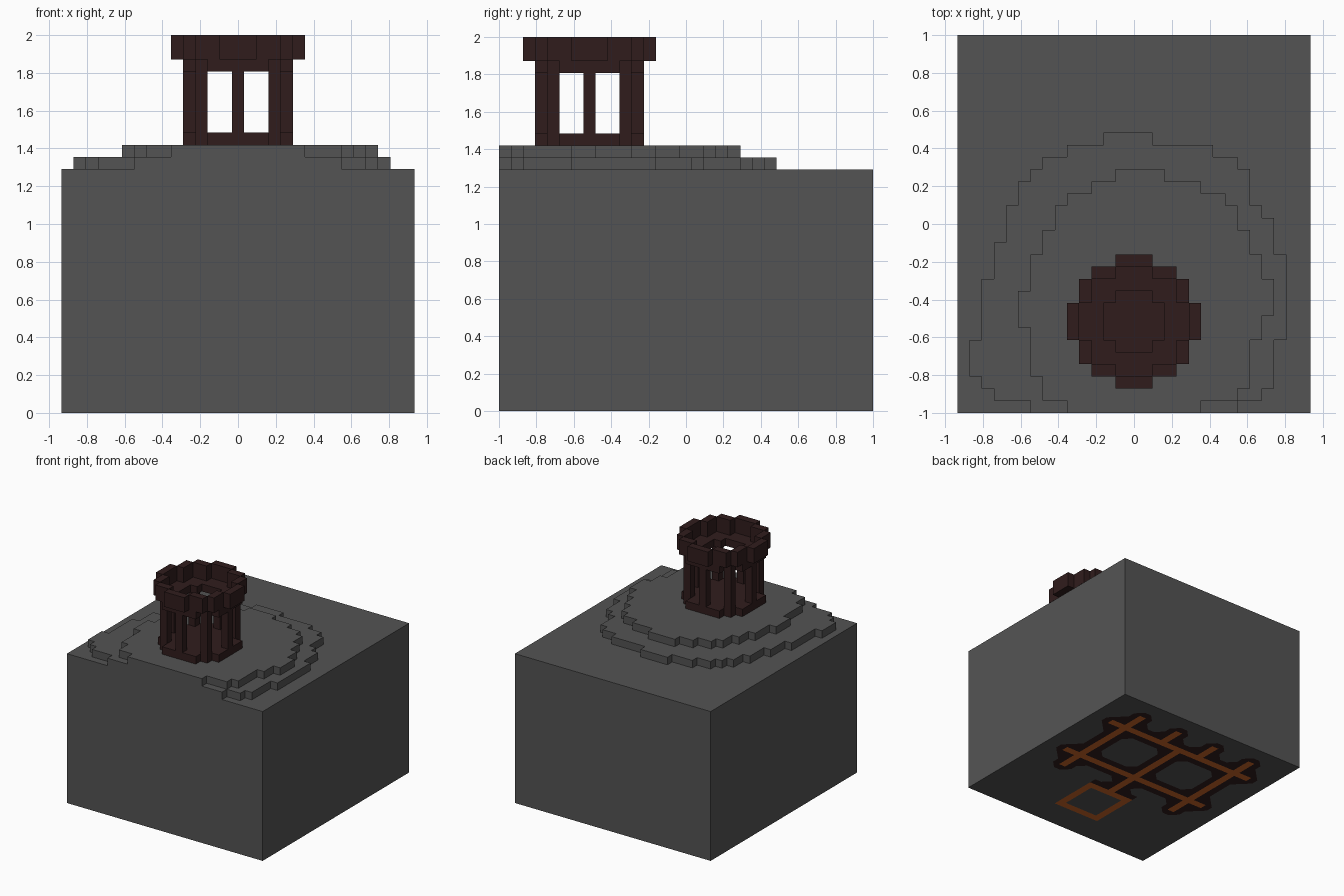
import bpy, bmesh

cube = bpy.data.objects.get("Cube")
if cube:
    bpy.data.objects.remove(cube, do_unlink=True)

U = 2 / 31            # size of one block
NX, NY = 29, 31       # ground size in blocks
CX, CY = 14, 7        # centre block of the tower


def material(name, colour):
    m = bpy.data.materials.new(name)
    m.use_nodes = True
    m.diffuse_color = (*colour, 1)
    bsdf = m.node_tree.nodes["Principled BSDF"]
    bsdf.inputs["Base Color"].default_value = (*colour, 1)
    bsdf.inputs["Roughness"].default_value = 0.9
    return m


STONE = material("stone grey", (0.088, 0.088, 0.088))
BRICK = material("dark brick", (0.03, 0.012, 0.012))
LAVA = material("molten orange", (0.6, 0.13, 0.02))


def finish(name, bm, *mats):
    mesh = bpy.data.meshes.new(name)
    bm.to_mesh(mesh)
    bm.free()
    for m in mats:
        mesh.materials.append(m)
    obj = bpy.data.objects.new(name, mesh)
    bpy.context.collection.objects.link(obj)


def sheet(cells, z):
    """Flat sheet of block faces, returned with a cell to face map."""
    bm, verts, faces = bmesh.new(), {}, {}
    for i, j in sorted(cells):
        ring = []
        for p in ((i, j), (i, j + 1), (i + 1, j + 1), (i + 1, j)):
            if p not in verts:
                verts[p] = bm.verts.new(((p[0] - NX / 2) * U, (p[1] - NY / 2) * U, z * U))
            ring.append(verts[p])
        faces[i, j] = bm.faces.new(ring)
    return bm, faces


def slab(name, cells, z0, z1, mat):
    """Solid with the outline of the cells, from layer z0 to z1."""
    bm, faces = sheet(cells, z0)
    ext = bmesh.ops.extrude_face_region(bm, geom=list(faces.values()), use_keep_orig=True)
    top = [v for v in ext["geom"] if isinstance(v, bmesh.types.BMVert)]
    bmesh.ops.translate(bm, verts=top, vec=(0, 0, (z1 - z0) * U))
    bmesh.ops.recalc_face_normals(bm, faces=bm.faces)
    finish(name, bm, mat)


def block(x0, x1, y0, y1):
    return {(i, j) for i in range(x0, x1) for j in range(y0, y1)}


def runs(rows):
    """Cells from (row count, left, right) runs, front to back."""
    cells, j = set(), 0
    for n, left, right in rows:
        cells |= block(left, right, j, j + n)
        j += n
    return cells


def disc(widths):
    """Round tower footprint from half widths, centre row outward."""
    return {(CX + i, CY + s * j) for j, w in enumerate(widths)
            for i in range(-w, w + 1) for s in (-1, 1)}


# Ground block, open below where the underside closes it
bm = bmesh.new()
bmesh.ops.create_cube(bm, size=1)
bmesh.ops.scale(bm, verts=bm.verts, vec=(NX * U, NY * U, 20 * U))
bmesh.ops.translate(bm, verts=bm.verts, vec=(0, 0, 10 * U))
bmesh.ops.delete(bm, geom=[f for f in bm.faces if f.normal.z < -0.5], context="FACES_ONLY")
finish("ground_block", bm, STONE)

# Underside: molten grate with short back ticks, joined to a square loop
channels = set()
for b in (15, 24):
    channels |= block(3, 26, b, b + 1)
for a in (5, 23):
    channels |= block(a, a + 1, 12, 28)
for a in (11, 17):
    channels |= block(a, a + 1, 24, 28)
channels |= block(14, 15, 11, 25)
loop = block(11, 18, 4, 11) - block(12, 17, 5, 10)
edging = {(i + di, j + dj) for i, j in channels
          for di, dj in ((1, 0), (-1, 0), (0, 1), (0, -1))} | block(11, 18, 11, 12)
molten = channels | loop
dark = edging - molten
bm, faces = sheet(block(0, NX, 0, NY), 0)
for (i, j), face in faces.items():
    if (i, j) in molten:
        face.material_index = 2
        continue
    if (i, j) in dark:
        face.material_index = 1
        continue
    sx = [s for s in (-1, 1) if (i + s, j) in dark]
    sy = [s for s in (-1, 1) if (i, j + s) in dark]
    if len(sx) == 1 and len(sy) == 1 and (i, j + sy[0]) not in loop:
        # rounded corner: half of the block is dark
        c = face.calc_center_median()
        vs = [v for v in face.verts
              if (v.co.x - c.x) * sx[0] * (v.co.y - c.y) * sy[0] < 0]
        half, _ = bmesh.utils.face_split(face, vs[0], vs[1])
        for f in (face, half):
            d = f.calc_center_median() - c
            f.material_index = int(d.x * sx[0] > 0)
finish("underside", bm, STONE, BRICK, LAVA)

# Two stepped terraces
slab("lower_terrace", runs([
    (1, 6, 23), (1, 3, 25), (1, 2, 26), (3, 1, 26), (5, 2, 27), (2, 3, 27), (1, 3, 26),
    (2, 4, 26), (1, 4, 25), (2, 5, 24), (1, 6, 24), (1, 7, 23), (1, 9, 21), (1, 12, 16)]),
    20, 21, STONE)
slab("upper_terrace", runs([
    (1, 9, 20), (1, 7, 23), (1, 7, 24), (3, 6, 24), (1, 6, 25), (1, 5, 25), (2, 5, 26),
    (1, 6, 26), (2, 6, 25), (2, 7, 24), (2, 8, 23), (1, 9, 22), (1, 11, 20), (1, 13, 17)]),
    21, 22, STONE)

# Tower: floor, eight posts, lintel ledge and thin overhanging rim
body = disc((4, 4, 4, 3, 2))
slab("tower_floor", body, 22, 23, BRICK)
for k, (dx, dy) in enumerate([(0, 4), (3, 3), (4, 0), (3, -3),
                              (0, -4), (-3, -3), (-4, 0), (-3, 3)]):
    slab(f"tower_post_{k + 1}", {(CX + dx, CY + dy)}, 23, 28, BRICK)
slab("tower_lintel", body - disc((2, 2, 1)), 28, 29, BRICK)
slab("tower_rim", disc((5, 5, 4, 4, 3, 1)) - disc((4, 4, 3, 3, 1)), 29, 31, BRICK)
